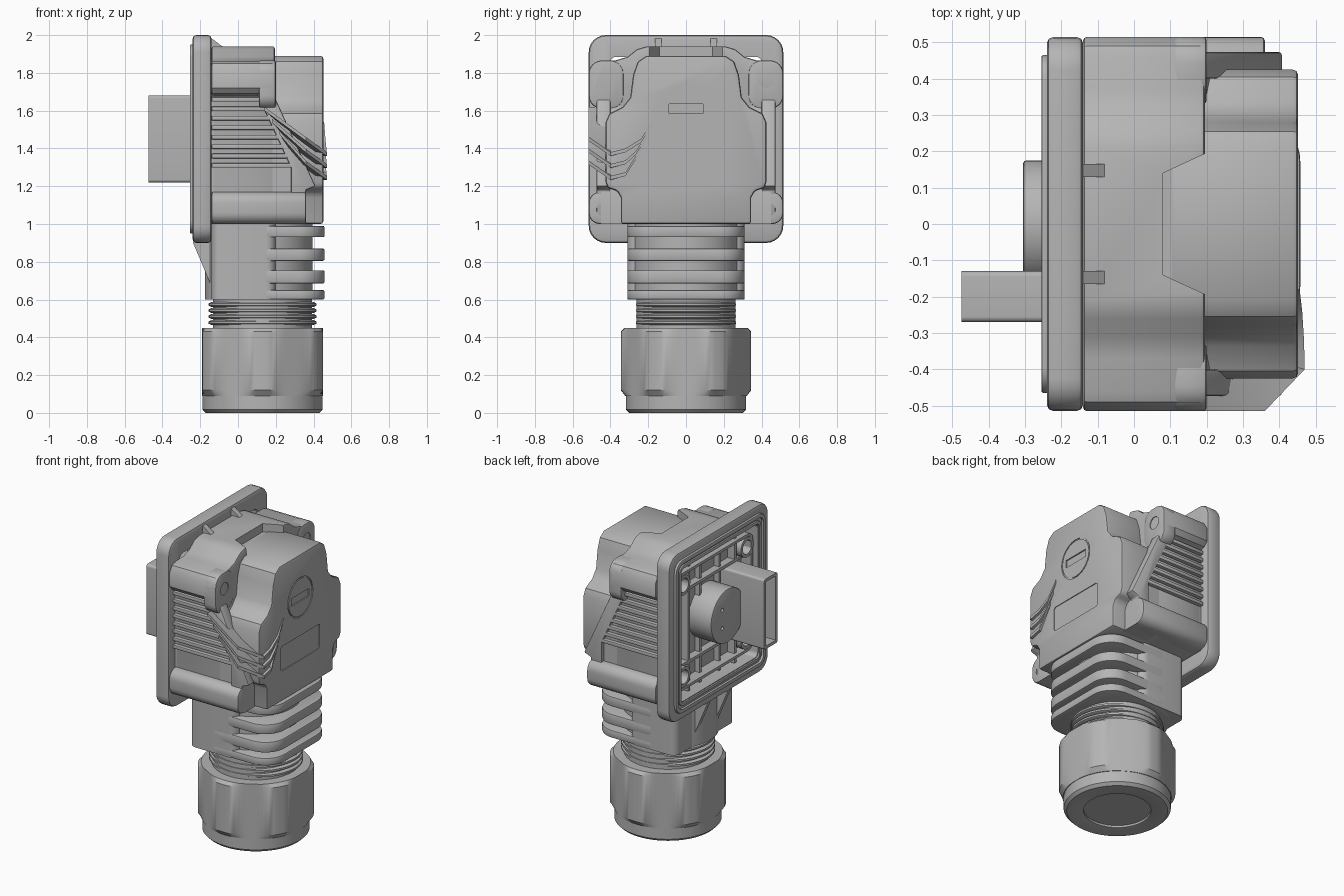
import bpy, bmesh
from math import sin, cos, pi, radians

if "Cube" in bpy.data.objects:
    bpy.data.objects.remove(bpy.data.objects["Cube"], do_unlink=True)

grey = bpy.data.materials.new("plain grey")
grey.use_nodes = True
grey.diffuse_color = (0.46, 0.46, 0.46, 1)
grey.node_tree.nodes["Principled BSDF"].inputs["Base Color"].default_value = grey.diffuse_color
parts = []


def finish(name, bm):
    bmesh.ops.recalc_face_normals(bm, faces=bm.faces)
    mesh = bpy.data.meshes.new(name)
    bm.to_mesh(mesh)
    bm.free()
    mesh.materials.append(grey)
    obj = bpy.data.objects.new(name, mesh)
    bpy.context.collection.objects.link(obj)
    parts.append(obj)
    return obj


def apply(obj, mod):
    bpy.context.view_layer.objects.active = obj
    bpy.ops.object.modifier_apply(modifier=mod.name)


def loft(name, rings):
    """Skin a list of equal-length point rings and cap both ends."""
    bm = bmesh.new()
    rows = [[bm.verts.new(p) for p in ring] for ring in rings]
    n = len(rows[0])
    for a, b in zip(rows, rows[1:]):
        for i in range(n):
            bm.faces.new((a[i], a[(i + 1) % n], b[(i + 1) % n], b[i]))
    bm.faces.new(rows[0])
    bm.faces.new(rows[-1])
    return finish(name, bm)


def prism(name, pts, axis, lo, hi, bevel=0.0):
    """Extrude a flat outline along one axis."""
    place = {"x": lambda p, t: (t, *p), "y": lambda p, t: (p[0], t, p[1]), "z": lambda p, t: (*p, t)}[axis]
    obj = loft(name, [[place(p, t) for p in pts] for t in (lo, hi)])
    if bevel:
        mod = obj.modifiers.new("Bevel", "BEVEL")
        mod.width, mod.segments, mod.angle_limit = bevel, 2, radians(40)
        apply(obj, mod)
    return obj


def cut(obj, cutter):
    mod = obj.modifiers.new("Cut", "BOOLEAN")
    mod.operation, mod.object = "DIFFERENCE", cutter
    apply(obj, mod)
    parts.remove(cutter)
    bpy.data.objects.remove(cutter, do_unlink=True)


def circle(cx, cy, r, n=32):
    return [(cx + r * cos(2 * pi * i / n), cy + r * sin(2 * pi * i / n)) for i in range(n)]


def rounded(x0, x1, y0, y1, r=0.0, n=6):
    if not r:
        return [(x0, y0), (x1, y0), (x1, y1), (x0, y1)]
    pts = []
    for k, (cx, cy) in enumerate([(x1 - r, y1 - r), (x0 + r, y1 - r), (x0 + r, y0 + r), (x1 - r, y0 + r)]):
        for i in range(n + 1):
            a = (k + i / n) * pi / 2
            pts.append((cx + r * cos(a), cy + r * sin(a)))
    return pts


def mirrored(half):
    return half + [(-y, z) for y, z in reversed(half)]


def frame(name, half, z0, z1, r, wall, lo, hi, bevel=0.0):
    obj = prism(name, rounded(-half, half, z0, z1, r), "x", lo, hi, bevel)
    hole = rounded(wall - half, half - wall, z0 + wall, z1 - wall, max(r - wall, 0.03))
    cut(obj, prism("cutter", hole, "x", lo - 0.1, hi + 0.1))
    return obj


def lathe(name, profile, cx, stretch=1.0, flat=None):
    """Turned part; flat gives the half width of a hexagon that trims it."""
    rings = []
    for r, z in profile:
        ring = []
        for i in range(96):
            a = 2 * pi * i / 96
            turn = (a + pi / 6) % (pi / 3) - pi / 6
            d = min(r, flat / cos(turn)) if flat else r
            ring.append((cx + stretch * d * cos(a), d * sin(a), z))
        rings.append(ring)
    return loft(name, rings)


# Mounting flange with its gasket
frame("flange", 0.515, 0.9, 2.0, 0.09, 0.115, -0.24, -0.14, 0.018)
frame("gasket_outer", 0.465, 0.95, 1.95, 0.07, 0.025, -0.255, -0.235, 0.005)
frame("gasket_inner", 0.425, 0.99, 1.91, 0.05, 0.02, -0.25, -0.235, 0.004)

# Housing behind the flange
body = prism("housing", mirrored([
    (0.43, 1.0), (0.45, 1.02), (0.45, 1.68), (0.49, 1.69), (0.515, 1.72), (0.515, 1.81), (0.49, 1.85),
    (0.46, 1.862), (0.37, 1.867), (0.31, 1.885), (0.26, 1.925), (0.21, 1.94)]), "x", -0.14, 0.195, 0.012)
cut(body, prism("cutter", [(0.08, -0.14), (0.21, -0.2), (0.3, -0.2), (0.3, 0.2), (0.21, 0.2), (0.08, 0.14)],
                "z", 1.885, 2.1))
prism("housing_skirt", [(-0.14, 1.0), (0.36, 1.0), (0.36, 1.2), (0.18, 1.66), (-0.14, 1.66)], "y", -0.45, 0.45)

# Terminal cover
cover = prism("cover", mirrored([
    (0.345, 1.0), (0.345, 1.14), (0.365, 1.175), (0.415, 1.19), (0.425, 1.22), (0.425, 1.54), (0.405, 1.585),
    (0.335, 1.62), (0.295, 1.67), (0.28, 1.79), (0.255, 1.86), (0.21, 1.89)]), "x", 0.1, 0.452, 0.015)
cut(cover, frame("dial_groove", 0.13, 1.48, 1.74, 0.129, 0.008, 0.447, 0.47))
cut(cover, prism("slot", rounded(-0.09, 0.09, 1.585, 1.635), "x", 0.444, 0.47))
label = prism("label", rounded(-0.2, 0.2, 1.2, 1.36, 0.015), "x", 0.447, 0.47)
cut(cover, label)

# Screw bosses, sloping rims and side ribs on both sides
for s, side in ((-1, "right"), (1, "left")):
    def span(a, b):
        return sorted((s * a, s * b))
    ear = prism(side + "_upper_ear", rounded(*span(0.33, 0.515), 1.61, 1.866, 0.07), "x", 0.11, 0.2, 0.01)
    cut(ear, prism("cutter", circle(s * 0.425, 1.76, 0.04), "x", 0.12, 0.3))
    foot = prism(side + "_lower_boss", rounded(*span(0.33, 0.515), 1.0, 1.17, 0.06), "x", -0.14, 0.36, 0.01)
    cut(foot, prism("cutter", circle(s * 0.44, 1.075, 0.034), "x", 0.27, 0.5))
    prism(side + "_rim", [(0.1, 1.69), (0.2, 1.66), (0.41, 1.2), (0.36, 1.18), (0.36, 1.02), (0.28, 1.02),
                          (0.28, 1.3)], "y", *span(0.4, 0.473), 0.008)
    for i in range(8):
        z = 1.31 + 0.05 * i
        end = 0.29 - (z - 1.3) * 0.46
        prism(f"{side}_rib_{i}", rounded(-0.14, end, z - 0.012, z + 0.012), "y", *span(0.44, 0.474), 0.005)
    # Gussets above and below the flange
    prism(side + "_top_gusset", [(-0.15, 1.99), (-0.075, 1.935), (0, 1.88), (-0.15, 1.88)], "y",
          *span(0.13, 0.165))
    prism(side + "_bottom_gusset", [(-0.24, 0.905), (-0.13, 0.905), (-0.13, 0.65), (-0.145, 0.68)], "y",
          *span(0.09, 0.12))

# Three swept wings round the front corner of the cover
outer = [(0.456, -0.18, 1.53), (0.463, -0.24, 1.44), (0.468, -0.32, 1.39), (0.47, -0.4, 1.37),
         (0.36, -0.515, 1.45), (0.14, -0.515, 1.61)]
inner = [(0.44, -0.18), (0.44, -0.24), (0.44, -0.32), (0.43, -0.39), (0.33, -0.42), (0.14, -0.44)]
for k in range(3):
    rings = []
    for i, ((x, y, z), (u, v)) in enumerate(zip(outer, inner)):
        shift = 0.04 * k if i == len(outer) - 1 else 0
        z -= 0.063 * k
        slide = -0.025 * k if i < 2 else 0
        rings.append([(x + shift, y + slide, z - 0.01), (x + shift, y + slide, z + 0.01),
                      (u + shift, v + slide, z + 0.01), (u + shift, v + slide, z - 0.01)])
    loft(f"wing_{k}", rings)

# Ribbed floor, sockets, disc and key inside the flange
for i, p in enumerate((-0.24, 0.24)):
    prism(f"upright_web_{i}", rounded(p - 0.01, p + 0.01, 1.02, 1.88), "x", -0.19, -0.13)
    prism(f"level_web_{i}", rounded(-0.41, 0.41, 1.44 + p, 1.46 + p), "x", -0.19, -0.13)
    for j, z in enumerate((1.15, 1.75)):
        socket = prism(f"socket_{i}_{j}", circle(p * 1.36, z, 0.065), "x", -0.215, -0.13)
        cut(socket, prism("cutter", circle(p * 1.36, z, 0.045), "x", -0.3, -0.15))
for i, p in enumerate((-0.1, 0.1)):
    prism(f"short_web_{i}", rounded(p - 0.008, p + 0.008, 1.02, 1.88), "x", -0.175, -0.13)
frame("inner_frame", 0.385, 1.065, 1.835, 0.05, 0.018, -0.215, -0.13)
disc = prism("disc", circle(0, 1.45, 0.175, 48), "x", -0.305, -0.13, 0.008)
for p in (-0.06, 0.06):
    cut(disc, prism("cutter", circle(0.06, 1.45 + p, 0.012, 16), "x", -0.4, -0.28))
key = prism("key", rounded(-0.27, -0.13, 1.22, 1.68, 0.015), "x", -0.475, -0.13)
cut(key, prism("cutter", rounded(-0.25, -0.15, 1.24, 1.66), "x", -0.6, -0.28))

# Finned neck
prism("neck_back", rounded(-0.14, 0.2, -0.31, 0.31, 0.05), "z", 0.6, 1.01)
prism("neck_core", circle(0.11, 0, 0.285, 64), "z", 0.6, 1.01)
for i, (z0, z1) in enumerate(((0.6, 0.65), (0.685, 0.755), (0.805, 0.87), (0.93, 0.99))):
    prism(f"neck_fin_{i}", rounded(-0.1, 0.458, -0.31, 0.31, 0.14, 10), "z", z0, z1, 0.008)

# Threaded collar
lathe("collar", [(0.262, 0.4), (0.262, 0.61)], 0.13)
for i in range(4):
    z = 0.478 + 0.032 * i
    lathe(f"thread_{i}", [(0.25, z - 0.013), (0.264, z - 0.006), (0.264, z + 0.006), (0.25, z + 0.013)], 0.13, 1.08)

# Hexagonal gland nut with a round lip
lathe("gland_nut", [(0.322, 0.09), (0.345, 0.12), (0.345, 0.43), (0.325, 0.45)], 0.13, flat=0.32)
lathe("gland_lip", [(0.2, 0.015), (0.2, 0.002), (0.205, 0), (0.3, 0), (0.318, 0.018), (0.318, 0.1)], 0.13)

# Smooth the curved faces and keep the edges crisp
bpy.ops.object.select_all(action="DESELECT")
for obj in parts:
    obj.select_set(True)
bpy.context.view_layer.objects.active = parts[0]
bpy.ops.object.shade_smooth_by_angle(angle=radians(32))
